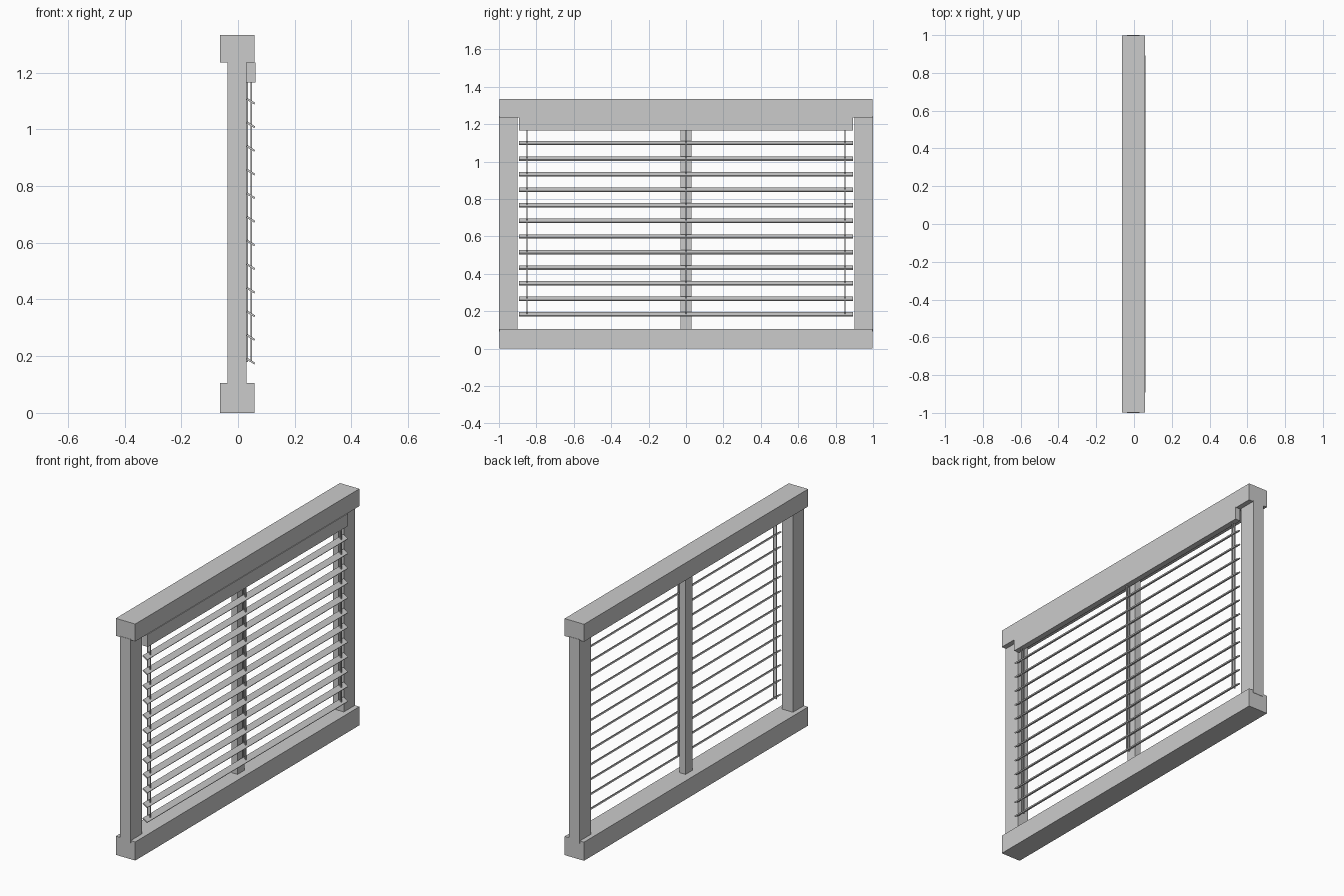
import bpy, math

if "Cube" in bpy.data.objects:
    bpy.data.objects.remove(bpy.data.objects["Cube"])


def box(name, x, y, z):
    """Box from (min, max) ranges on each axis."""
    bpy.ops.mesh.primitive_cube_add(size=1, location=[sum(r) / 2 for r in (x, y, z)])
    ob = bpy.context.object
    ob.name = name
    ob.scale = [r[1] - r[0] for r in (x, y, z)]
    bpy.ops.object.transform_apply(location=False, rotation=False, scale=True)
    return ob


# Window frame
box("bottom_sill", (-0.063, 0.058), (-0.998, 0.998), (0, 0.105))
box("top_lintel", (-0.063, 0.058), (-0.998, 0.998), (1.235, 1.333))
for side, y in (("left", (-1, -0.9)), ("right", (0.9, 1))):
    box(side + "_jamb", (-0.037, 0.03), y, (0.09, 1.24))
box("centre_mullion", (-0.018, 0.018), (-0.03, 0.03), (0.1, 1.24))

# Blind head rail
box("blind_head_rail", (0.03, 0.062), (-0.893, 0.893), (1.165, 1.236))

# Tilted slats
for i in range(12):
    z = 1.099 - i * 0.0833
    slat = box("blind_slat", (0.0285, 0.0615), (-0.893, 0.893), (z - 0.0035, z + 0.0035))
    slat.rotation_euler.y = math.radians(32)

# Lift cords, a pair at each station
for y in (-0.85, 0, 0.85):
    for x in (0.033, 0.047):
        box("blind_cord", (x - 0.003, x + 0.003), (y - 0.003, y + 0.003), (0.18, 1.17))
